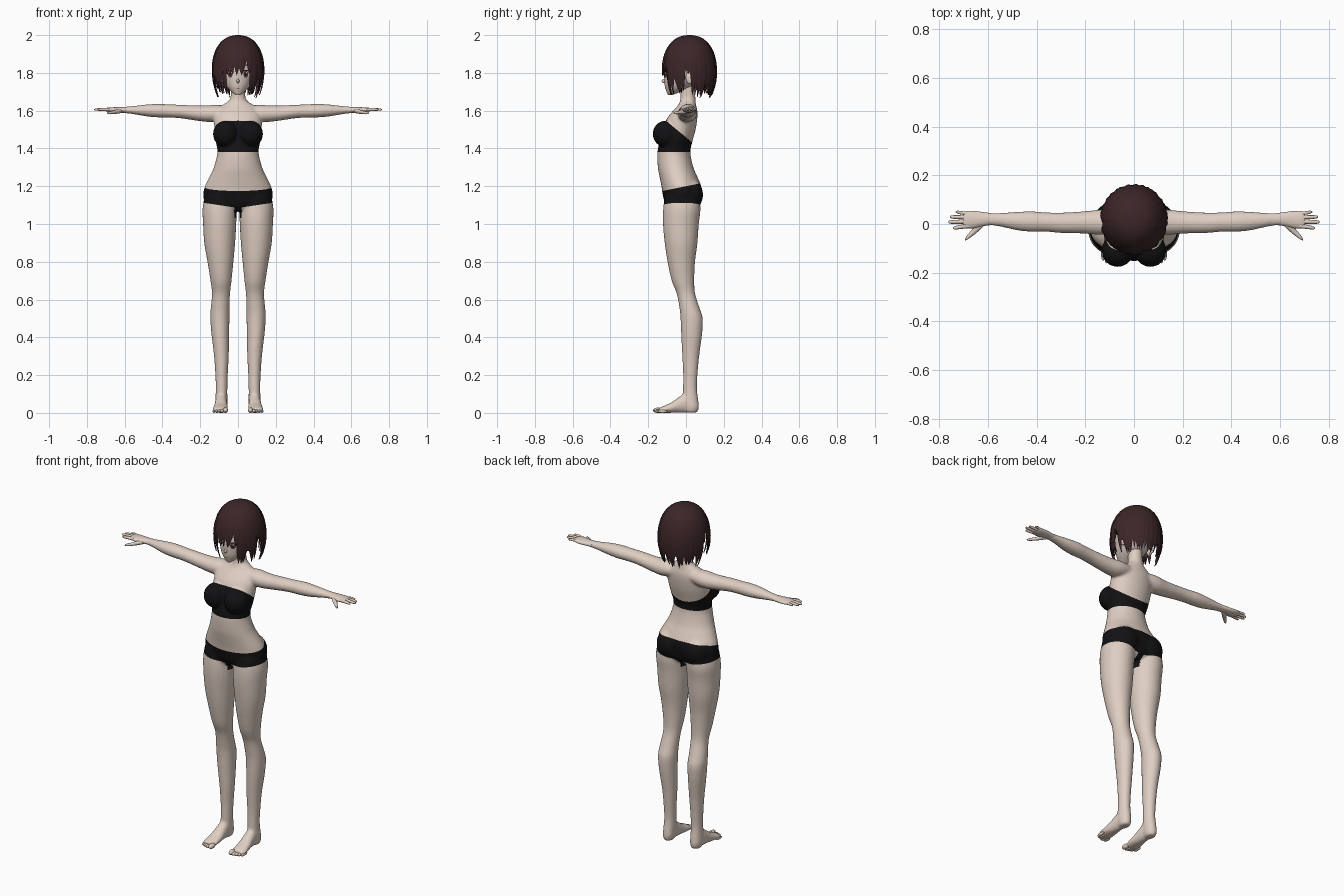
import bpy, bmesh, math, random
from mathutils import Vector, Matrix
from mathutils.bvhtree import BVHTree

random.seed(4)
cube = bpy.data.objects.get("Cube")
if cube:
    bpy.data.objects.remove(cube, do_unlink=True)


def material(name, *rgb):
    m = bpy.data.materials.new(name)
    m.use_nodes = True
    m.diffuse_color = (*rgb, 1)
    for node in m.node_tree.nodes:
        if node.type == "BSDF_PRINCIPLED":
            node.inputs["Base Color"].default_value = (*rgb, 1)
            node.inputs["Roughness"].default_value = 0.7
    return m


skin = material("skin", .74, .62, .54)
hair = material("dark_hair", .045, .019, .021)
cloth = material("black_cloth", .006, .006, .007)
white = material("eye_white", .8, .76, .74)
iris = material("iris_brown", .13, .04, .035)
dark = material("lash_dark", .015, .008, .008)
lip = material("lip_rose", .45, .22, .19)


def finish(name, bm, *mats, angle=60):
    bmesh.ops.recalc_face_normals(bm, faces=bm.faces[:])
    mesh = bpy.data.meshes.new(name)
    bm.to_mesh(mesh)
    bm.free()
    obj = bpy.data.objects.new(name, mesh)
    bpy.context.scene.collection.objects.link(obj)
    for m in mats:
        mesh.materials.append(m)
    mesh.shade_smooth()
    mesh.set_sharp_from_angle(angle=math.radians(angle))
    return obj


def refine(rows, steps):
    """Catmull-Rom interpolation between the key sections."""
    rows = [Vector(r) for r in rows]
    out = []
    for i in range(len(rows) - 1):
        p0, p1, p2 = rows[max(i - 1, 0)], rows[i], rows[i + 1]
        p3 = rows[min(i + 2, len(rows) - 1)]
        for k in range(steps):
            t = k / steps
            out.append(p1 + (p2 - p0) * (t / 2) + (p0 * 2 - p1 * 5 + p2 * 4 - p3) * (t * t / 2)
                       + (p1 * 3 - p0 - p2 * 3 + p3) * (t ** 3 / 2))
    return out + [rows[-1]]


def loft(bm, rows, axis="z", side=1, sides=24, steps=4):
    """Each row: station along the axis, two centre coordinates, two radii."""
    place = {"x": lambda t, a, b: (t * side, a, b),
             "y": lambda t, a, b: (a * side, t, b),
             "z": lambda t, a, b: (a * side, b, t)}[axis]
    rings = []
    for t, a, b, ra, rb in refine(rows, steps):
        angles = [math.tau * k / sides for k in range(sides)]
        rings.append([bm.verts.new(place(t, a + ra * math.cos(q), b + rb * math.sin(q))) for q in angles])
    for low, high in zip(rings, rings[1:]):
        for k in range(sides):
            n = (k + 1) % sides
            bm.faces.new((low[k], low[n], high[n], high[k]))
    bm.faces.new(rings[0][::-1])
    bm.faces.new(rings[-1])


def ball(bm, centre, size):
    bmesh.ops.create_uvsphere(bm, u_segments=20, v_segments=12, radius=1,
                              matrix=Matrix.Translation(centre) @ Matrix.Diagonal((*size, 1)))


# Body: torso, limbs and soft forms fused into one smooth skin
torso = [(1.07, 0, -.02, .09, .06), (1.1, 0, -.02, .165, .088), (1.15, 0, -.022, .184, .1),
         (1.2, 0, -.025, .175, .105), (1.25, 0, -.04, .151, .1), (1.3, 0, -.055, .128, .094),
         (1.38, 0, -.064, .109, .087), (1.44, 0, -.052, .119, .087), (1.5, 0, -.036, .125, .087),
         (1.56, 0, -.02, .127, .08), (1.6, 0, -.004, .115, .064), (1.63, 0, .006, .082, .047),
         (1.66, 0, .01, .043, .04), (1.72, 0, .01, .038, .038), (1.77, 0, .012, .038, .038)]
leg = [(1.15, .096, -.022, .08, .09), (1.08, .098, -.022, .09, .099), (1, .097, -.027, .088, .095),
       (.9, .097, -.026, .082, .087), (.8, .093, -.025, .069, .073), (.7, .09, -.016, .056, .06),
       (.63, .09, 0, .048, .049), (.55, .095, .02, .05, .054), (.5, .096, .03, .051, .059),
       (.42, .094, .03, .047, .056), (.3, .088, .025, .039, .045), (.2, .087, .023, .033, .038),
       (.13, .087, .021, .031, .037), (.07, .088, .024, .032, .041), (.03, .089, .028, .032, .041),
       (.002, .089, .028, .024, .032)]
foot = [(.05, .089, .04, .024, .036), (0, .089, .052, .031, .052), (-.04, .09, .041, .034, .041),
        (-.08, .092, .027, .039, .027), (-.12, .094, .018, .041, .018), (-.145, .094, .012, .036, .012)]
arm = [(.06, .008, 1.59, .045, .036), (.12, .008, 1.586, .052, .045), (.16, .007, 1.584, .05, .044),
       (.22, .006, 1.587, .045, .04), (.3, .005, 1.595, .042, .036), (.36, .008, 1.598, .04, .035),
       (.42, .01, 1.6, .042, .036), (.48, .012, 1.601, .038, .032), (.56, .018, 1.603, .027, .021),
       (.61, .02, 1.604, .025, .016)]
bm = bmesh.new()
loft(bm, torso, sides=40)
for s in (1, -1):
    loft(bm, leg, side=s)
    loft(bm, foot, "y", s)
    loft(bm, arm, "x", s)
    ball(bm, (s * .067, -.109, 1.477), (.066, .068, .07))      # bust
    ball(bm, (s * .08, .02, 1.155), (.085, .071, .085))        # seat
draft = finish("body_draft", bm, skin)
remesh = draft.modifiers.new("fuse", "REMESH")
remesh.mode = "VOXEL"
remesh.voxel_size = .007
soften = draft.modifiers.new("soften", "SMOOTH")
soften.factor = .5
soften.iterations = 7
bpy.context.view_layer.update()
fused = bpy.data.meshes.new_from_object(draft.evaluated_get(bpy.context.evaluated_depsgraph_get()))
bm = bmesh.new()
bm.from_mesh(fused)
bpy.data.objects.remove(draft, do_unlink=True)
bpy.data.meshes.remove(fused)

# Clothing borders cut into the skin, then coloured by position
cuts = [((0, 0, 1.38), (0, 0, 1)), ((0, -.11, 1.55), (0, .83, 1)), ((0, 0, 1.2), (0, -.2, 1)),
        ((0, 0, 1.085), (.15, 0, 1)), ((0, 0, 1.085), (-.15, 0, 1))]
for co, no in cuts:
    bmesh.ops.bisect_plane(bm, geom=bm.verts[:] + bm.edges[:] + bm.faces[:],
                           plane_co=co, plane_no=Vector(no).normalized())
for f in bm.faces:
    x, y, z = f.calc_center_median()
    top = 1.38 < z < 1.55 - .83 * (y + .11) and abs(x) < .16
    hem = 1.03 if abs(x) < .02 else 1.085 + .15 * abs(x)
    f.material_index = int(top or hem < z < 1.2 + .2 * y)
finish("body", bm, skin, cloth, angle=80)

# Hands: palm, four fingers and a thumb; feet: five toes
fingers = [(-.008, -.016, .743, .0085), (.01, .008, .762, .0085), (.027, .029, .756, .008), (.042, .049, .732, .007)]
for s, label in ((1, "left"), (-1, "right")):
    bm = bmesh.new()
    loft(bm, [(.585, .02, 1.604, .024, .016), (.62, .02, 1.604, .029, .015), (.66, .018, 1.604, .036, .014),
              (.69, .018, 1.605, .035, .011), (.702, .018, 1.605, .028, .007)], "x", s, 16)
    for y0, y1, tip, r in fingers:
        mid = (tip + .68) / 2
        loft(bm, [(.675, y0, 1.605, r, r), (mid, (y0 + y1) / 2, 1.607, r, r), (tip - .008, y1, 1.606, r * .8, r * .7),
                  (tip, y1, 1.605, r * .2, r * .2)], "x", s, 10)
    loft(bm, [(.615, .008, 1.6, .014, .012), (.64, -.012, 1.595, .019, .012), (.665, -.037, 1.59, .014, .009),
              (.685, -.056, 1.588, .009, .007), (.693, -.064, 1.587, .003, .002)], "x", s, 10)
    finish(label + "_hand", bm, skin)
    bm = bmesh.new()
    for k in range(5):
        r = .014 if k == 0 else .0105 - .0006 * k
        ball(bm, (s * (.066 + .0145 * k + (.003 if k else 0)), -.148 + .0015 * k * k, r), (r, .027, r))
    finish(label + "_toes", bm, skin)

# Head with nose and ears
bm = bmesh.new()
loft(bm, [(1.683, 0, -.084, .012, .012), (1.7, 0, -.066, .035, .037), (1.73, 0, -.036, .063, .076),
          (1.77, 0, -.01, .083, .105), (1.82, 0, .004, .092, .119), (1.88, 0, .01, .09, .112),
          (1.93, 0, .015, .07, .09), (1.96, 0, .015, .03, .04)], sides=36)
surface = BVHTree.FromBMesh(bm)
ball(bm, (0, -.112, 1.757), (.008, .017, .012))
for s in (1, -1):
    ball(bm, (s * .092, .02, 1.775), (.012, .022, .034))
finish("head", bm, skin)


def decal(name, x, z, rx, rz, lift, mat, bend=0):
    """Thin oval plate laid on the face; bend arches it."""
    bm = bmesh.new()

    def on_face(px, pz):
        hit = surface.ray_cast(Vector((px, -1, pz)), Vector((0, 1, 0)))[0]
        return bm.verts.new((px, (hit.y if hit else -.08) - lift, pz))
    middle = on_face(x, z + bend)
    rim = []
    for k in range(20):
        q = math.tau * k / 20
        rim.append(on_face(x + rx * math.cos(q), z + rz * math.sin(q) + bend * math.sin(q) ** 2))
    for k in range(20):
        bm.faces.new((middle, rim[k], rim[(k + 1) % 20]))
    finish(name, bm, mat)


for s, label in ((1, "left"), (-1, "right")):
    decal(label + "_eye_white", s * .042, 1.793, .021, .019, .002, white)
    decal(label + "_iris", s * .041, 1.793, .013, .018, .004, iris)
    decal(label + "_pupil", s * .041, 1.793, .006, .009, .006, dark)
    decal(label + "_glint", s * .041 + .004, 1.801, .003, .004, .008, white)
    decal(label + "_lash", s * .043, 1.806, .024, .003, .007, dark, .007)
    decal(label + "_brow", s * .043, 1.838, .022, .002, .003, dark, .004)
decal("mouth", 0, 1.717, .013, .002, .002, lip)


# Hair: a cap plus two layers of tapered locks over the same dome
def dome(a, z, scale=1):
    if z > 1.8:
        f = max(0, 1 - ((z - 1.8) / .2) ** 2.3) ** (1 / 2.3)
    else:
        f = 1 - .2 * ((1.8 - z) / .13) ** 2
    f *= scale
    return Vector((.134 * f * math.sin(a), .018 - .14 * f * math.cos(a), z))


def tip_height(a):
    d = abs(math.degrees(math.remainder(a, math.tau)))
    return 1.805 if d < 36 else 1.705 if d < 72 else 1.8 if d < 100 else 1.685


bm = bmesh.new()
cols, rows = 64, 16
grid = []
for j in range(rows + 1):
    t = .04 + .96 * j / rows
    angles = [math.tau * i / cols for i in range(cols)]
    grid.append([bm.verts.new(dome(a, 2 - (1.94 - tip_height(a)) * t * t)) for a in angles])
for up, down in zip(grid, grid[1:]):
    for i in range(cols):
        n = (i + 1) % cols
        bm.faces.new((up[i], down[i], down[n], up[n]))
bm.faces.new(grid[0])
finish("hair_cap", bm, hair)

bm = bmesh.new()
count = 32
for layer, scale in enumerate((1.0, .95)):
    for i in range(count):
        a = math.tau * (i + layer / 2) / count + random.uniform(-.04, .04)
        tip = tip_height(a) + random.uniform(-.022, .016)
        sway = random.uniform(-.14, .14)
        rings = []
        for j in range(13):
            t = .1 + .9 * j / 12
            z = 2 - (2 - tip) * t ** 1.6
            half = .17 * (1 - t ** 5) + .004
            mid = a + sway * t ** 3
            flare = scale + .04 * t ** 4
            rings.append([bm.verts.new(dome(mid + da, z, flare + dr)) for da, dr in
                          ((-half, 0), (0, .045 * (1 - t ** 6)), (half, 0), (0, -.04))])
        for up, down in zip(rings, rings[1:]):
            for k in range(4):
                n = (k + 1) % 4
                bm.faces.new((up[k], down[k], down[n], up[n]))
        bm.faces.new(rings[0])
        bm.faces.new(rings[-1][::-1])
finish("hair_locks", bm, hair, angle=50)
